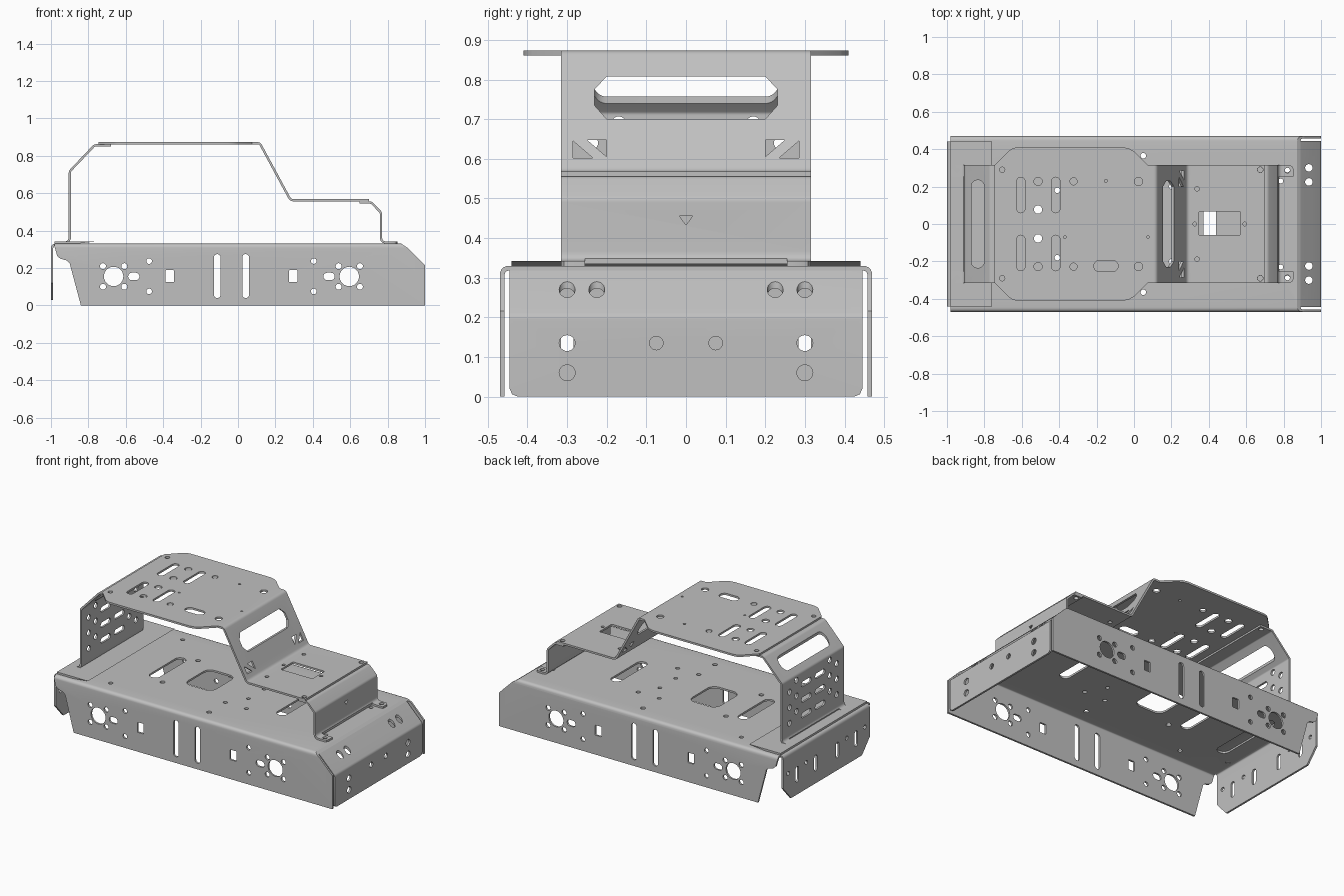
import bpy, bmesh, math
from mathutils import Vector

if "Cube" in bpy.data.objects:
    bpy.data.objects.remove(bpy.data.objects["Cube"])

T = 0.012  # sheet thickness

steel = bpy.data.materials.new("plain_grey_steel")
steel.diffuse_color = (0.53, 0.53, 0.53, 1)
steel.use_nodes = True
steel.node_tree.nodes["Principled BSDF"].inputs["Base Color"].default_value = steel.diffuse_color


def place(axis, u, v, w):
    return {"x": (w, u, v), "y": (u, w, v), "z": (u, v, w)}[axis]


def prism(bm, poly, axis, a, b):
    """Extrude a 2D polygon along an axis from a to b."""
    pts = []
    for p in poly:
        if not pts or (Vector(p) - Vector(pts[-1])).length > 1e-5:
            pts.append(p)
    if (Vector(pts[0]) - Vector(pts[-1])).length < 1e-5:
        pts.pop()
    lo = [bm.verts.new(place(axis, p[0], p[1], a)) for p in pts]
    hi = [bm.verts.new(place(axis, p[0], p[1], b)) for p in pts]
    faces = [bm.faces.new(lo[::-1]), bm.faces.new(hi)]
    n = len(pts)
    for i in range(n):
        j = (i + 1) % n
        faces.append(bm.faces.new((lo[i], lo[j], hi[j], hi[i])))
    bmesh.ops.recalc_face_normals(bm, faces=faces)


def rounded(cx, cy, w, h, r, seg=6):
    """Rounded rectangle outline."""
    pts = []
    for k, (sx, sy) in enumerate(((1, 1), (-1, 1), (-1, -1), (1, -1))):
        for i in range(seg + 1):
            a = math.pi / 2 * (k + i / seg)
            pts.append((cx + sx * (w / 2 - r) + r * math.cos(a),
                        cy + sy * (h / 2 - r) + r * math.sin(a)))
    return pts


def dot(cx, cy, r):
    return rounded(cx, cy, 2 * r, 2 * r, r)


def slot(cx, cy, w, h):
    return rounded(cx, cy, w, h, min(w, h) / 2)


def bent(path, r=0.025, n=5):
    """Bent sheet cross-section: rounded corners, thickness to the right."""
    P = [Vector(p) for p in path]
    line = [P[0]]
    for a, p, b in zip(P, P[1:], P[2:]):
        d1, d2 = (a - p).normalized(), (b - p).normalized()
        turn = math.pi - d1.angle(d2)
        t = r * math.tan(turn / 2)
        s, e = p + d1 * t, p + d2 * t
        for i in range(n + 1):
            k = i / n
            line.append(s * (1 - k) ** 2 + p * 2 * k * (1 - k) + e * k * k)
    line.append(P[-1])
    inner = []
    for i, p in enumerate(line):
        dirs = []
        if i > 0:
            dirs.append((p - line[i - 1]).normalized())
        if i < len(line) - 1:
            dirs.append((line[i + 1] - p).normalized())
        ns = [Vector((d.y, -d.x)) for d in dirs]
        m = sum(ns, Vector((0, 0))).normalized()
        inner.append(p + m * T / m.dot(ns[0]))
    return [tuple(p) for p in line + inner[::-1]]


def mesh_object(name, bm):
    me = bpy.data.meshes.new(name)
    bm.to_mesh(me)
    bm.free()
    ob = bpy.data.objects.new(name, me)
    bpy.context.collection.objects.link(ob)
    return ob


def sheet(name, path, axis, a, b, cuts):
    """Bent sheet with cut-outs; cuts are (outline, axis, from, to)."""
    bm = bmesh.new()
    prism(bm, bent(path), axis, a, b)
    ob = mesh_object(name, bm)
    ob.data.materials.append(steel)
    bm = bmesh.new()
    for c in cuts:
        prism(bm, *c)
    cutter = mesh_object(name + "_cutter", bm)
    cutter.hide_render = True
    mod = ob.modifiers.new("cutouts", "BOOLEAN")
    mod.operation, mod.solver, mod.object = "DIFFERENCE", "EXACT", cutter
    bpy.ops.object.select_all(action="DESELECT")
    bpy.context.view_layer.objects.active = ob
    ob.select_set(True)
    bpy.ops.object.modifier_apply(modifier=mod.name)
    bpy.data.objects.remove(cutter)
    bpy.ops.object.shade_smooth_by_angle(angle=math.radians(30))
    return ob


def both(poly, index):
    """Outline and its mirror image across y = 0 (index of the y value)."""
    flip = [(-p[0], p[1]) if index == 0 else (p[0], -p[1]) for p in poly]
    return [poly, flip[::-1]]


# Tray: top deck and both side walls
MID = -0.035  # side wall pattern is mirrored about this x
cuts = []
for s in (-1, 1):
    wall = [dot(MID + s * 0.63, 0.155, 0.052), slot(MID + s * 0.522, 0.155, 0.06, 0.04),
            rounded(MID + s * 0.33, 0.157, 0.045, 0.065, 0.005),
            slot(MID + s * 0.076, 0.157, 0.036, 0.235)]
    for dz in (-0.055, 0.055):
        wall += [dot(MID + s * (0.63 + dx), 0.155 + dz, 0.016) for dx in (-0.057, 0.057)]
    wall += [dot(MID + s * 0.44, z, 0.015) for z in (0.075, 0.237)]
    cuts += [(w, "y", -0.6, 0.6) for w in wall]
deck = [slot(-0.835, 0, 0.08, 0.47), slot(-0.5, 0, 0.07, 0.32), slot(0.405, 0, 0.068, 0.32),
        rounded(-0.2, 0, 0.2, 0.25, 0.05)]
for x, y, r in ((-0.945, 0.29, 0.014), (0.82, 0.29, 0.014), (-0.41, 0.18, 0.015),
                (0.05, 0.365, 0.015), (0.785, 0.23, 0.013), (-0.65, 0.365, 0.013),
                (0.05, 0.2, 0.013), (0.2, 0.2, 0.013), (0.13, 0.08, 0.012)):
    deck += both(dot(x, y, r), 1)
cuts += [(d, "z", 0.3, 0.4) for d in deck]
cuts.append(([(-1.1, -0.1), (-0.868, -0.1), (-0.84, 0), (-0.9, 0.225), (-0.915, 0.24), (-0.95, 0.25),
              (-0.967, 0.265), (-0.981, 0.315), (-1.1, 0.315)], "y", -0.6, 0.6))
cuts.append(([(0.865, 0.335), (0.91, 0.306), (1.01, 0.206), (1.1, 0.206), (1.1, 0.5), (0.865, 0.5)],
             "y", -0.6, 0.6))
sheet("tray", [(-0.47, 0), (-0.47, 0.33), (0.47, 0.33), (0.47, 0)], "x", -0.98, 1.0, cuts)

# Front plate: sloped nose and upright face
cuts = []
for y, z, r in ((0.3, 0.135, 0.02), (0.3, 0.06, 0.02), (0.075, 0.135, 0.017)):
    cuts += [(p, "x", 0.9, 1.1) for p in both(dot(y, z, r), 0)]
for y in (0.3, 0.225):
    cuts += [(p, "z", 0.2, 0.4) for p in both(dot(0.935, y, 0.02), 1)]
cuts += [(p, "x", 0.9, 1.1) for p in both([(0.425, -0.01), (0.425, 0), (0.439, 0.006), (0.445, 0.02),
                                           (0.46, 0.02), (0.46, -0.01)], 0)]
sheet("front_plate", [(0.86, 0.33), (0.875, 0.33), (1, 0.205), (1, 0)], "y", -0.445, 0.445, cuts)

# Rear plate with upright slots and chamfered lower corners
cuts = []
for y in (0.3, 0.11):
    cuts += [(p, "x", -1.1, -0.9) for p in both(slot(y, 0.16, 0.032, 0.1), 0)]
for y in (0.39, 0.205):
    cuts += [(p, "x", -1.1, -0.9) for p in both(dot(y, 0.2, 0.013), 0)]
cuts += [(p, "x", -1.1, -0.9) for p in both([(0.36, 0.0), (0.36, 0.03), (0.44, 0.12), (0.5, 0.12),
                                             (0.5, 0.0)], 0)]
sheet("rear_plate", [(-1, 0.03), (-1, 0.33), (-0.98, 0.33)], "y", -0.44, 0.44, cuts)


def foot_cuts(inner, outer, hole):
    """Split a bracket foot into two chamfered tabs with screw holes."""
    s = 1 if outer > inner else -1
    far = outer + s * 0.05
    polys = [[(inner, -0.255), (far, -0.255), (far, 0.255), (inner, 0.255)]]
    polys += both([(outer - s * 0.02, 0.33), (outer - s * 0.02, 0.315), (outer - s * 0.006, 0.308),
                   (outer, 0.295), (far, 0.295), (far, 0.33)], 1)
    polys += both(dot(hole, 0.287, 0.014), 1)
    return [(p, "z", 0.3, 0.375) for p in polys]


# Cabin rear bracket: wall with hole pattern, sloped window, flange
cuts = foot_cuts(-0.911, -0.977, -0.945)
cuts.append((slot(-0.835, 0, 0.07, 0.47), "z", 0.7, 0.845))
cuts += [(p, "z", 0.846, 0.9) for p in both(dot(-0.705, 0.29, 0.014), 1)]
for z in (0.64, 0.54, 0.44):
    for y in (0.24, 0.17):
        cuts += [(p, "x", -1, -0.88) for p in both(dot(y, z + (0.24 - y) * 0.7, 0.018), 0)]
    cuts += [(p, "x", -1, -0.88) for p in both(slot(0.07, z, 0.1, 0.034), 0)]
sheet("cabin_rear_bracket", [(-0.977, 0.342), (-0.905, 0.342), (-0.905, 0.72), (-0.77, 0.862),
                             (-0.68, 0.862)], "y", -0.315, 0.315, cuts)

# Cabin shell: wide roof, sloped windscreen, hood
top = [slot(-0.15, -0.225, 0.13, 0.06), dot(-0.15, 0.23, 0.008),
       dot(-0.37, -0.07, 0.007), dot(0.075, -0.07, 0.007)]
for x in (-0.605, -0.418):
    top += both(slot(x, 0.155, 0.045, 0.19), 1)
for x, y, r in ((-0.513, 0.228, 0.022), (-0.513, 0.077, 0.022), (-0.323, 0.228, 0.019),
                (0.024, 0.228, 0.022), (-0.705, 0.29, 0.014)):
    top += both(dot(x, y, r), 1)
cuts = [(p, "z", 0.84, 0.9) for p in top]
hood = [rounded(0.458, 0.003, 0.225, 0.125, 0.008), dot(0.325, 0, 0.01), dot(0.592, 0, 0.01)]
hood += both(dot(0.337, 0.188, 0.012), 1) + both(dot(0.675, 0.29, 0.015), 1)
cuts += [(p, "z", 0.5, 0.59) for p in hood]
# windscreen opening and corner triangles
cuts.append(([(-0.2, 0.7), (0.2, 0.7), (0.231, 0.735), (0.231, 0.775), (0.2, 0.808), (-0.2, 0.808),
              (-0.231, 0.775), (-0.231, 0.735)], "x", 0.05, 0.32))
for tri in ([(0.2, 0.605), (0.25, 0.648), (0.2, 0.648)], [(0.235, 0.602), (0.285, 0.602), (0.285, 0.645)]):
    cuts += [(p, "x", 0.05, 0.32) for p in both(tri, 0)]
# trim the sheet down to the windscreen width and round the roof corners
for trim in ([(0.075, 0.315), (0.9, 0.315), (0.9, 0.6), (-0.06, 0.6), (-0.06, 0.411), (-0.025, 0.403),
              (0.0, 0.388)],
             [(-0.745, 0.315), (-0.665, 0.395), (-0.645, 0.406), (-0.62, 0.411), (-0.62, 0.6), (-0.9, 0.6),
              (-0.9, 0.315)]):
    cuts += [(p, "z", 0.3, 1.0) for p in both(trim, 1)]
sheet("cabin_shell", [(-0.745, 0.873), (0.12, 0.873), (0.285, 0.568), (0.7, 0.568)],
      "y", -0.41, 0.41, cuts)

# Cabin front bracket: flange, chamfer, wall and feet
cuts = foot_cuts(0.776, 0.852, 0.82)
cuts += [(p, "z", 0.535, 0.6) for p in both(dot(0.675, 0.29, 0.014), 1)]
cuts.append(([(0, 0.433), (0.017, 0.456), (-0.017, 0.456)], "x", 0.7, 0.9))
sheet("cabin_front_bracket", [(0.65, 0.556), (0.715, 0.556), (0.77, 0.5), (0.77, 0.342), (0.852, 0.342)],
      "y", -0.315, 0.315, cuts)
